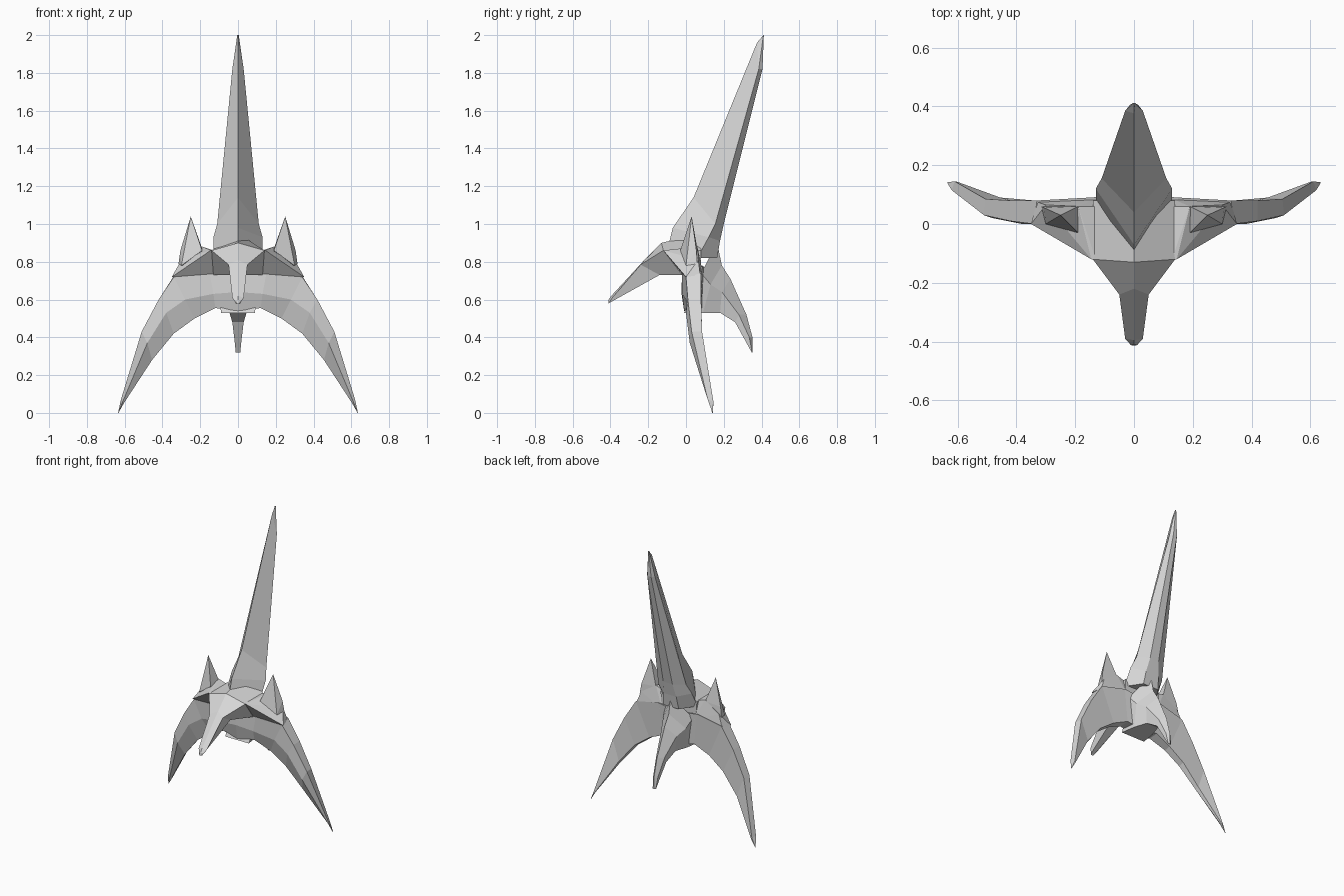
import bpy, bmesh
from mathutils import Vector

grey = bpy.data.materials.new("pale grey")
grey.diffuse_color = (0.68, 0.68, 0.68, 1)


def finish(name, bm, mirrored=False):
    """Clean a bmesh and turn it into a flat-shaded object."""
    bmesh.ops.remove_doubles(bm, verts=bm.verts, dist=0.0005)
    bmesh.ops.recalc_face_normals(bm, faces=bm.faces)
    mesh = bpy.data.meshes.new(name)
    bm.to_mesh(mesh)
    bm.free()
    mesh.materials.append(grey)
    ob = bpy.data.objects.new(name, mesh)
    bpy.context.collection.objects.link(ob)
    if mirrored:
        ob.modifiers.new("mirror", 'MIRROR').use_mirror_merge = False
    return ob


def loft(name, sections, symmetric=False, mirrored=False):
    """Skin a row of cross-sections; symmetric ones list the right half only."""
    bm = bmesh.new()
    keep = [i for i, p in enumerate(sections[0]) if p[0] > 0]
    rings = []
    for s in sections:
        pts = list(s)
        if symmetric:
            pts += [(-s[i][0], s[i][1], s[i][2]) for i in reversed(keep)]
        rings.append([bm.verts.new(p) for p in pts])
    n = len(rings[0])
    for a, b in zip(rings, rings[1:]):
        for i in range(n):
            j = (i + 1) % n
            bm.faces.new((a[i], a[j], b[j], b[i]))
    bm.faces.new(rings[0])
    bm.faces.new(rings[-1])
    return finish(name, bm, mirrored)


def hull(name, points):
    """Faceted solid around a few corner points, mirrored to both sides."""
    bm = bmesh.new()
    for p in points:
        bm.verts.new(p)
    res = bmesh.ops.convex_hull(bm, input=bm.verts)
    loose = [v for v in bm.verts if not v.link_faces]
    bmesh.ops.delete(bm, geom=loose, context='VERTS')
    return finish(name, bm, True)


# Tall swept fin: front ridge, wide side edge, back edge
loft("tall_fin", [
    [(0, -.10, .86), (.13, .06, .82), (.06, .165, .82)],
    [(0, -.07, .98), (.13, .12, .93), (.05, .18, .91)],
    [(0, .04, 1.14), (.11, .155, 1.0), (.035, .20, 1.0)],
    [(0, .376, 1.96), (.03, .385, 1.82), (.014, .405, 1.82)],
    [(0, .41, 2.0), (.004, .41, 2.0), (.002, .412, 2.0)],
], symmetric=True)

# Hooded beak: top ridge, side edge, underside
loft("beak", [
    [(0, .08, .95), (.14, .08, .86), (.13, .08, .72)],
    [(0, -.13, .90), (.14, -.12, .86), (.13, -.02, .73)],
    [(0, -.22, .81), (.05, -.24, .785), (.04, -.14, .73)],
    [(0, -.395, .62), (.03, -.39, .61), (.012, -.41, .58)],
    [(0, -.41, .60), (.01, -.41, .59), (.008, -.413, .576)],
], symmetric=True)

# Rear tail blade: back ridge, side, underside
loft("tail", [
    [(0, .165, .90), (.11, .08, .74), (.09, -.01, .53)],
    [(0, .19, .78), (.09, .13, .68), (.075, .09, .53)],
    [(0, .235, .71), (.06, .19, .64), (.045, .18, .53)],
    [(0, .32, .52), (.032, .28, .52), (.03, .26, .48)],
    [(0, .352, .40), (.018, .335, .40), (.018, .315, .38)],
    [(0, .352, .32), (.012, .35, .32), (.012, .348, .32)],
], symmetric=True)

# Curved wings: top front, top back, bottom back, bottom front, front crease
loft("wings", [
    [(0, -.02, .74), (0, .10, .76), (0, .09, .54), (0, -.01, .54), (0, -.025, .64)],
    [(.15, -.02, .735), (.15, .09, .78), (.12, .08, .56), (.12, .01, .555), (.13, -.02, .63)],
    [(.34, 0, .72), (.33, .08, .74), (.23, .075, .51), (.23, .03, .50), (.28, 0, .60)],
    [(.42, .01, .60), (.42, .08, .60), (.34, .08, .43), (.34, .04, .42), (.38, 0, .53)],
    [(.51, .03, .43), (.505, .085, .43), (.455, .09, .29), (.455, .065, .28), (.48, .02, .37)],
    [(.62, .115, .07), (.61, .145, .06), (.605, .145, .05), (.605, .135, .05), (.61, .12, .06)],
    [(.635, .14, .0), (.635, .142, .0), (.633, .142, .0), (.633, .14, .0), (.634, .139, .0)],
], mirrored=True)

# Shoulders bridging the hood and the wings
hull("shoulders", [
    (.13, -.12, .86), (.145, -.12, .86), (.35, .0, .72), (.13, .06, .86),
    (.19, .06, .88), (.30, .065, .81), (.13, -.02, .735), (.32, 0, .725),
    (.33, .075, .73), (.12, .09, .74)])

# Pointed ears on the shoulders
hull("ears", [
    (.25, .03, 1.04), (.19, -.03, .86), (.19, .06, .87), (.305, .055, .86),
    (.315, .06, .79), (.30, 0, .78), (.20, .05, .80)])
